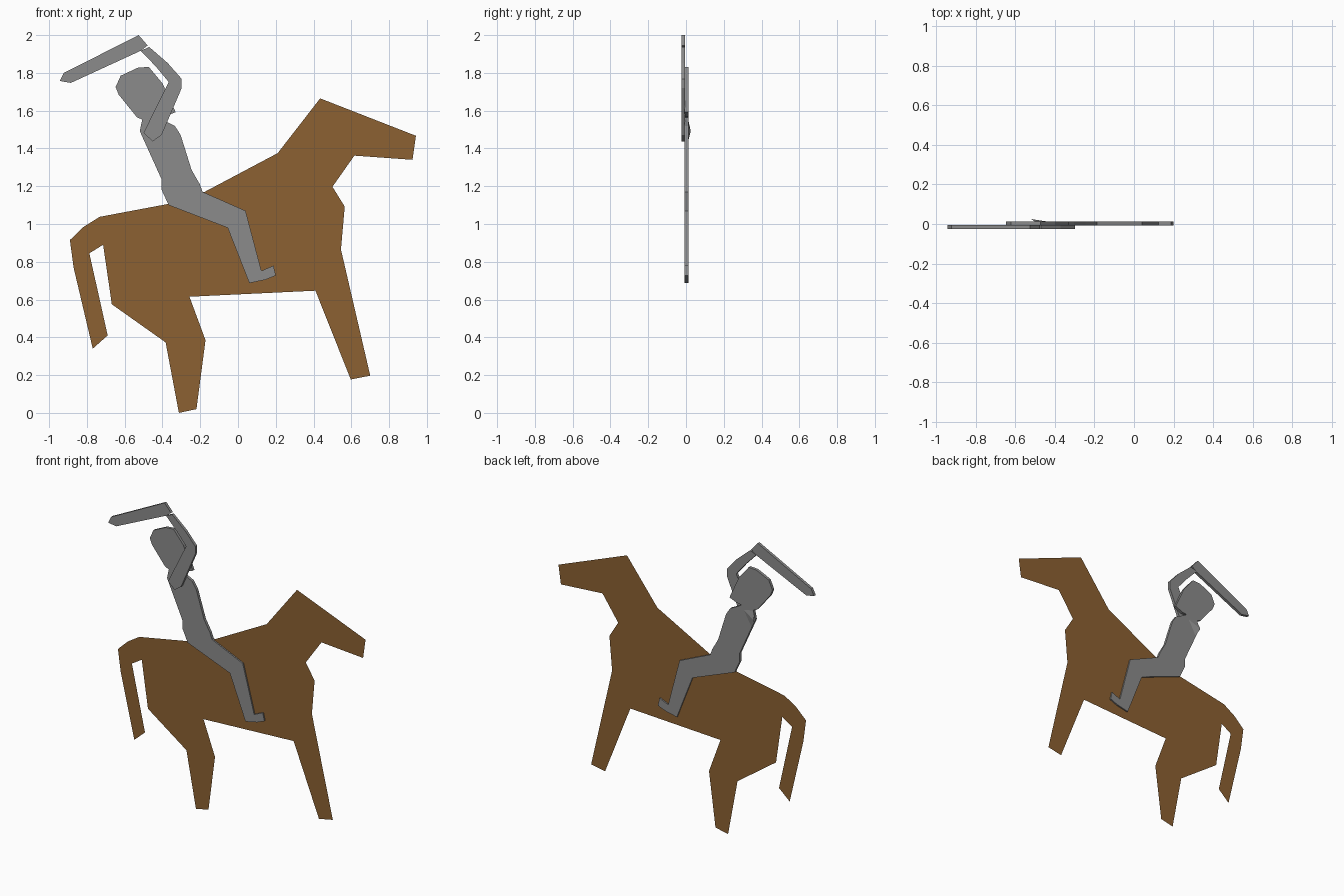
import bpy, bmesh

cube = bpy.data.objects.get("Cube")
if cube:
    bpy.data.objects.remove(cube, do_unlink=True)


def make_material(name, rgb):
    mat = bpy.data.materials.new(name)
    mat.use_nodes = True
    mat.diffuse_color = (*rgb, 1)
    bsdf = next(n for n in mat.node_tree.nodes if n.type == 'BSDF_PRINCIPLED')
    bsdf.inputs["Base Color"].default_value = (*rgb, 1)
    bsdf.inputs["Roughness"].default_value = 0.8
    return mat


brown = make_material("brown", (0.265, 0.12, 0.032))
grey = make_material("grey", (0.26, 0.26, 0.26))


def finish(name, bm, mat):
    mesh = bpy.data.meshes.new(name)
    bm.to_mesh(mesh)
    bm.free()
    mesh.materials.append(mat)
    obj = bpy.data.objects.new(name, mesh)
    bpy.context.collection.objects.link(obj)
    return obj


def cutout(name, outline, y_front, y_back, mat):
    """Flat (x, z) outline, extruded from y_front to y_back when they differ."""
    bm = bmesh.new()
    face = bm.faces.new([bm.verts.new((x, y_front, z)) for x, z in outline])
    face.normal_update()
    if face.normal.y > 0:
        face.normal_flip()
    if y_back > y_front:
        ext = bmesh.ops.extrude_face_region(bm, geom=[face], use_keep_orig=True)
        moved = [g for g in ext["geom"] if isinstance(g, bmesh.types.BMVert)]
        bmesh.ops.translate(bm, verts=moved, vec=(0, y_back - y_front, 0))
        bmesh.ops.recalc_face_normals(bm, faces=bm.faces)
    bmesh.ops.triangulate(bm, faces=[f for f in bm.faces if len(f.verts) > 4])
    return finish(name, bm, mat)


# Horse: a paper-thin sheet, head to forelegs, belly, hind legs, tail, back
horse = [
    (0.435, 1.665), (0.942, 1.467), (0.924, 1.34), (0.616, 1.362),
    (0.50, 1.197), (0.565, 1.092), (0.545, 0.865), (0.70, 0.197),
    (0.597, 0.177), (0.41, 0.647), (-0.257, 0.615), (-0.172, 0.385),
    (-0.22, 0.02), (-0.313, 0.0), (-0.383, 0.373), (-0.668, 0.575),
    (-0.714, 0.89), (-0.787, 0.845), (-0.69, 0.41), (-0.769, 0.34),
    (-0.87, 0.768), (-0.89, 0.915), (-0.817, 0.985), (-0.732, 1.038),
    (-0.365, 1.107), (-0.177, 1.17), (0.21, 1.375)]
cutout("horse", horse, 0.0025, 0.0025, brown)

# Rider: torso and leg slab that straddles the horse sheet
body = [
    (-0.507, 1.553), (-0.52, 1.492), (-0.404, 1.235), (-0.404, 1.18),
    (-0.367, 1.10), (-0.055, 0.98), (0.06, 0.687), (0.145, 0.705),
    (0.20, 0.727), (0.188, 0.78), (0.124, 0.752), (0.04, 1.07),
    (-0.187, 1.17), (-0.203, 1.212), (-0.246, 1.287), (-0.304, 1.472),
    (-0.335, 1.52), (-0.39, 1.547), (-0.42, 1.565)]
cutout("rider_body", body, -0.007, 0.012, grey)

# Head with pointed chin
head = [
    (-0.42, 1.565), (-0.507, 1.553), (-0.535, 1.565), (-0.632, 1.685),
    (-0.648, 1.725), (-0.621, 1.785), (-0.531, 1.827), (-0.473, 1.832),
    (-0.40, 1.745), (-0.33, 1.592), (-0.385, 1.57)]
cutout("rider_head", head, -0.007, 0.012, grey)

# Raised arm, laid on the front of the body
arm = [
    (-0.50, 1.483), (-0.452, 1.437), (-0.404, 1.472), (-0.298, 1.72),
    (-0.298, 1.768), (-0.372, 1.852), (-0.47, 1.937), (-0.515, 1.917),
    (-0.436, 1.835), (-0.367, 1.752)]
cutout("rider_arm", arm, -0.025, -0.006, grey)

# Sword held above the head
sword = [
    (-0.526, 2.0), (-0.478, 1.945), (-0.515, 1.917), (-0.885, 1.747),
    (-0.943, 1.757), (-0.922, 1.80)]
cutout("sword", sword, -0.025, -0.006, grey)

# Small faceted shoulder bulge on the back
bm = bmesh.new()
peak = bm.verts.new((-0.52, 0.025, 1.492))
rim = [bm.verts.new(p) for p in
       ((-0.50, 0.011, 1.555), (-0.43, 0.011, 1.54), (-0.49, 0.011, 1.435))]
for i in range(3):
    bm.faces.new((peak, rim[i], rim[(i + 1) % 3]))
bm.faces.new(rim)
bmesh.ops.recalc_face_normals(bm, faces=bm.faces)
finish("shoulder_bulge", bm, grey)
